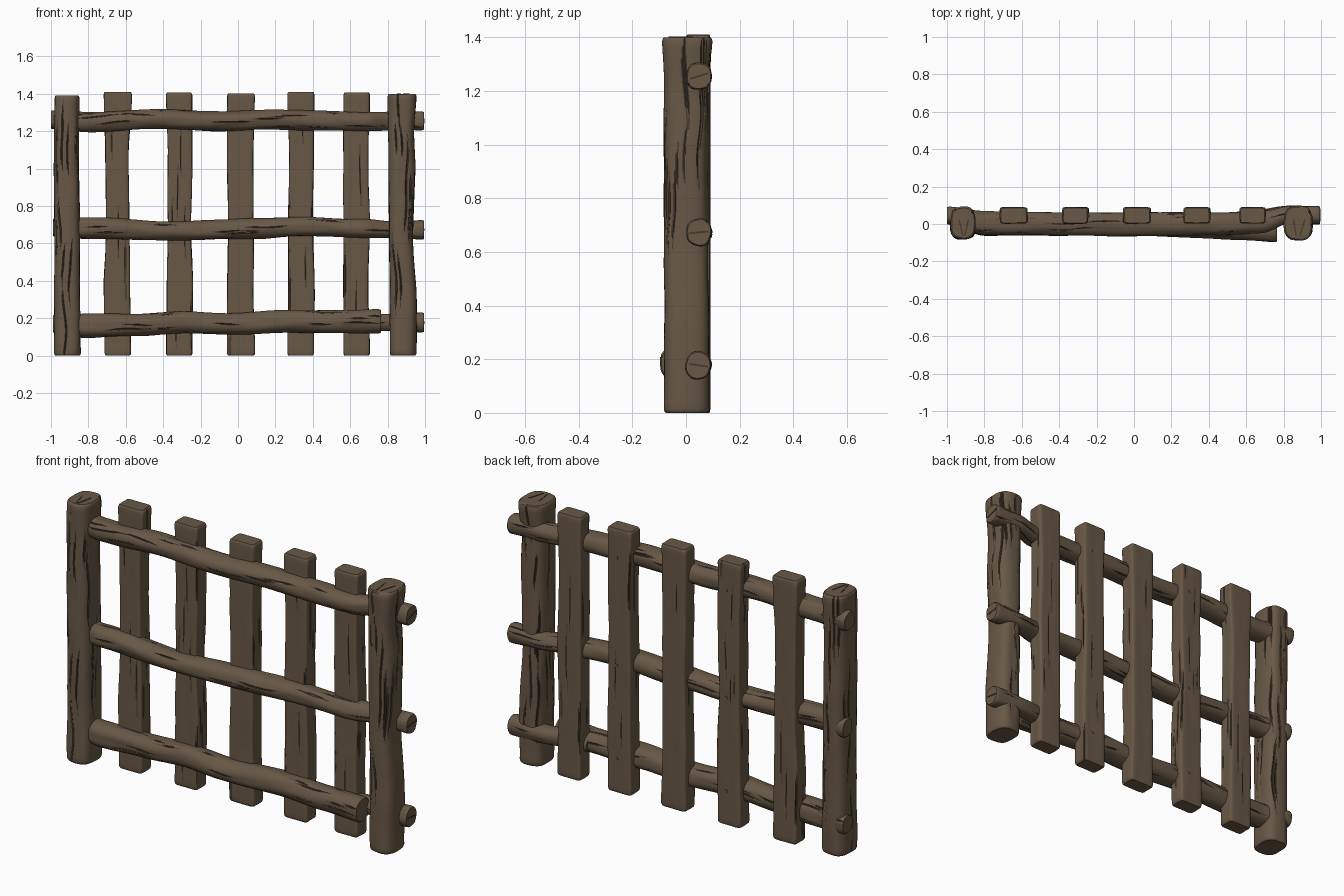
import bpy, bmesh, math, random
from mathutils import Vector, noise

if "Cube" in bpy.data.objects:
    bpy.data.objects.remove(bpy.data.objects["Cube"])


def material(name, rgb):
    m = bpy.data.materials.new(name)
    m.use_nodes = True
    m.diffuse_color = (*rgb, 1)
    m.node_tree.nodes["Principled BSDF"].inputs["Base Color"].default_value = (*rgb, 1)
    return m


WOOD = material("brown wood", (0.138, 0.098, 0.061))
CRACK = material("dark crack", (0.062, 0.044, 0.028))
SIDES = 100


def sample(keys, t):
    """Smoothly interpolate key rows (position, centre a, centre b, radius a, radius b)."""
    for p, q in zip(keys, keys[1:]):
        if t <= q[0]:
            f = max(0, (t - p[0]) / (q[0] - p[0]))
            f = f * f * (3 - 2 * f)
            return [u + (v - u) * f for u, v in zip(p[1:], q[1:])]
    return keys[-1][1:]


def timber(name, axis, keys, power, cracks, reach, rough, twist, seed):
    """Loft a wobbly squared-off or round section, with cracks pressed in along the grain."""
    rng = random.Random(seed)
    start, end = keys[0][0], keys[-1][0]
    length = end - start
    rows = max(10, int(length * 45))
    # Cracks spread evenly round the section, each with its own length
    grooves = []
    for i in range(cracks):
        span = rng.uniform(0.35, 1) * reach
        at = rng.uniform(start - span * 0.3, end - span * 0.6)
        col = int(SIDES * (i * 0.618 + rng.uniform(0, 0.08))) % SIDES
        grooves.append((col, at, at + span))

    # Rows along the timber, with a rounded edge at both ends
    stations = [(start, 0.9), (start + 0.004, 0.96)]
    stations += [(start + 0.014 + (length - 0.028) * i / rows, 1) for i in range(rows + 1)]
    stations += [(end - 0.004, 0.96), (end, 0.9)]

    bm = bmesh.new()
    rings, depths = [], []
    for t, shrink in stations:
        ca, cb, ra, rb = sample(keys, t)
        turn = twist * noise.noise(Vector((t * 4, seed, 0)))
        depth = [0] * SIDES
        for col, t0, t1 in grooves:
            if t0 < t < t1:
                depth[col] = max(depth[col], math.sin(math.pi * (t - t0) / (t1 - t0)) ** 0.5)
        ring = []
        for j in range(SIDES):
            a = math.tau * j / SIDES + turn
            c, s = math.cos(a), math.sin(a)
            r = shrink / (abs(c) ** power + abs(s) ** power) ** (1 / power)
            r *= 1 + rough * noise.noise(Vector((c * 1.3, s * 1.3 + seed * 7, t * 5)))
            r *= 1 - 0.05 * depth[j]
            u, v = ca + ra * r * c, cb + rb * r * s
            ring.append(bm.verts.new((t, u, v) if axis == "X" else (u, v, t)))
        rings.append(ring)
        depths.append(depth)

    for i in range(len(rings) - 1):
        for j in range(SIDES):
            k = (j + 1) % SIDES
            f = bm.faces.new((rings[i][j], rings[i][k], rings[i + 1][k], rings[i + 1][j]))
            # The far wall of a crack is dark only where the crack is deep
            near = depths[i][j] + depths[i + 1][j]
            far = depths[i][k] + depths[i + 1][k]
            f.material_index = int(near > 0.6 or far > 1.6)
    bm.faces.new(rings[0][::-1])
    bm.faces.new(rings[-1])
    bmesh.ops.recalc_face_normals(bm, faces=bm.faces)
    mesh = bpy.data.meshes.new(name)
    bm.to_mesh(mesh)
    bm.free()
    for m in (WOOD, CRACK):
        mesh.materials.append(m)
    ob = bpy.data.objects.new(name, mesh)
    bpy.context.collection.objects.link(ob)
    bpy.ops.object.select_all(action="DESELECT")
    ob.select_set(True)
    bpy.context.view_layer.objects.active = ob
    bpy.ops.object.shade_smooth_by_angle(angle=math.radians(35))


# End posts: z, x, y, x radius, y radius
timber("right_post", "Z", [
    (0.0, -0.912, 0.003, 0.071, 0.084), (0.3, -0.913, 0.005, 0.07, 0.083),
    (0.7, -0.913, 0.003, 0.067, 0.085), (1.1, -0.918, 0.003, 0.067, 0.085),
    (1.39, -0.915, 0.005, 0.067, 0.087)], 2.9, 30, 0.6, 0.05, 0.3, 1)
timber("left_post", "Z", [
    (0.0, 0.882, 0.002, 0.071, 0.083), (0.25, 0.884, 0.002, 0.073, 0.083),
    (0.65, 0.871, 0.0, 0.064, 0.082), (1.0, 0.875, 0.0, 0.072, 0.082),
    (1.2, 0.872, 0.0, 0.068, 0.083), (1.4, 0.878, 0.005, 0.077, 0.093)],
    2.9, 30, 0.5, 0.05, 0.3, 2)

# Rails: x, y, z, y radius, z radius
timber("top_rail", "X", [
    (-1.0, 0.045, 1.26, 0.048, 0.05), (-0.8, 0.005, 1.25, 0.062, 0.055),
    (-0.4, 0.002, 1.265, 0.062, 0.052), (-0.1, 0.0, 1.253, 0.062, 0.052),
    (0.15, 0.0, 1.263, 0.062, 0.054), (0.5, 0.002, 1.257, 0.06, 0.052),
    (0.68, 0.01, 1.25, 0.058, 0.05), (0.84, 0.05, 1.255, 0.047, 0.048),
    (0.995, 0.048, 1.255, 0.049, 0.052)], 2.2, 40, 0.3, 0.08, 0.35, 3)
timber("middle_rail", "X", [
    (-0.988, 0.045, 0.685, 0.046, 0.05), (-0.8, 0.005, 0.683, 0.06, 0.057),
    (-0.35, 0.0, 0.667, 0.06, 0.05), (0.1, 0.0, 0.68, 0.062, 0.055),
    (0.35, 0.0, 0.69, 0.06, 0.05), (0.65, 0.01, 0.68, 0.057, 0.05),
    (0.84, 0.05, 0.673, 0.047, 0.045), (0.995, 0.048, 0.673, 0.048, 0.052)],
    2.2, 40, 0.3, 0.08, 0.35, 4)
timber("bottom_rail", "X", [
    (-0.988, 0.045, 0.17, 0.046, 0.05), (-0.8, 0.0, 0.16, 0.064, 0.067),
    (-0.55, 0.0, 0.165, 0.062, 0.06), (-0.3, 0.0, 0.18, 0.062, 0.058),
    (-0.05, 0.0, 0.168, 0.064, 0.056), (0.25, -0.005, 0.183, 0.065, 0.06),
    (0.55, -0.018, 0.182, 0.066, 0.06), (0.765, -0.036, 0.183, 0.063, 0.064)],
    2.2, 40, 0.3, 0.08, 0.35, 5)
timber("bottom_rail_stub", "X", [
    (0.55, 0.01, 0.18, 0.05, 0.045), (0.82, 0.05, 0.177, 0.047, 0.045),
    (0.995, 0.045, 0.177, 0.048, 0.053)], 2.2, 8, 0.15, 0.08, 0.35, 6)

# Upright slats: x, half widths from bottom to top, crack count
slats = [(-0.645, (0.07, 0.07, 0.062, 0.062, 0.075), 12),
         (-0.312, (0.07, 0.07, 0.062, 0.066, 0.07), 22),
         (0.014, (0.074, 0.07, 0.068, 0.07, 0.074), 5),
         (0.337, (0.07, 0.07, 0.066, 0.066, 0.072), 14),
         (0.632, (0.07, 0.066, 0.07, 0.066, 0.07), 14)]
for n, (x, widths, cracks) in enumerate(slats):
    top = 1.41 - 0.004 * (n % 3)
    keys = [(top * i / 4, x + 0.002 * (-1) ** (i + n), 0.046, w, 0.044)
            for i, w in enumerate(widths)]
    timber(f"slat_{n + 1}", "Z", keys, 9, cracks, 0.4, 0.045, 0.05, 10 + n)

# Pegs holding the slats to the rails
for n in range(1, len(slats), 2):
    for z in (0.18, 0.68, 1.255):
        bpy.ops.mesh.primitive_cylinder_add(
            vertices=12, radius=0.009, depth=0.008,
            location=(slats[n][0] + 0.012, 0.088, z), rotation=(math.pi / 2, 0, 0))
        bpy.context.object.name = f"peg_{n + 1}"
        bpy.context.object.data.materials.append(WOOD)


def split(name, location, size, angle, axis):
    """A thin dark split lying on the cut end of a timber."""
    bpy.ops.mesh.primitive_cube_add(size=1, location=location)
    ob = bpy.context.object
    ob.name = name
    ob.scale = size
    ob.rotation_euler[axis] = angle
    ob.data.materials.append(CRACK)


# Splits in the post tops and rail ends
for x, z, angle in ((-0.925, 1.39, 0.25), (-0.895, 1.39, -0.2),
                    (0.86, 1.4, 0.15), (0.9, 1.4, -0.3)):
    split("post_split", (x, -0.02, z), (0.007, 0.09, 0.004), angle, 2)
for z, angle in ((1.255, 0.3), (0.673, 0.1), (0.177, -0.15)):
    split("rail_split", (0.995, 0.048, z), (0.004, 0.07, 0.007), angle, 0)
